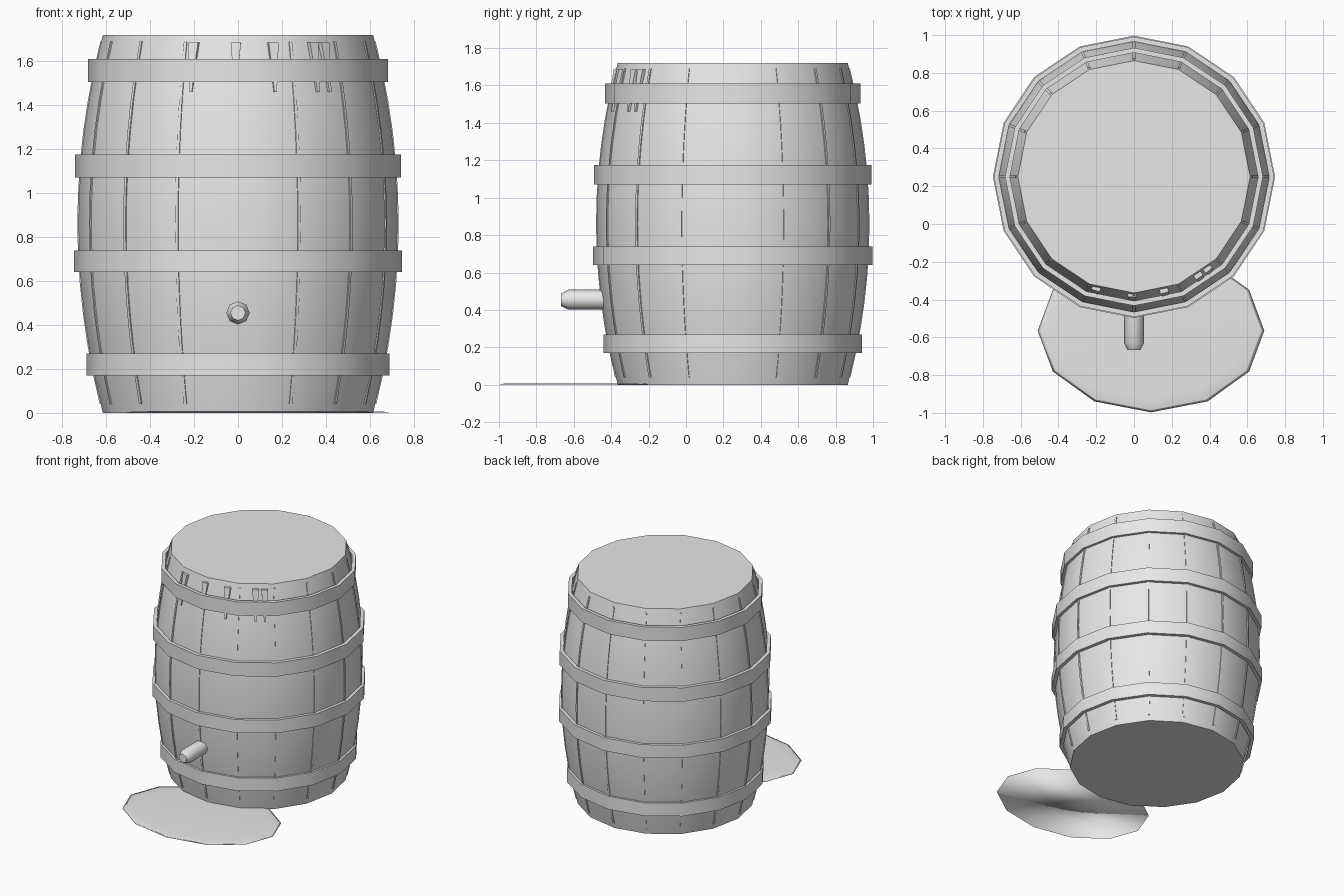
import bpy
import bmesh
from math import sin, cos, pi, radians
from mathutils import Matrix, Vector

if "Cube" in bpy.data.objects:
    bpy.data.objects.remove(bpy.data.objects["Cube"], do_unlink=True)

grey = bpy.data.materials.new("light grey")
grey.use_nodes = True
grey.diffuse_color = (0.8, 0.8, 0.8, 1)
grey.node_tree.nodes["Principled BSDF"].inputs["Base Color"].default_value = (0.8, 0.8, 0.8, 1)

SIDES = 16
HEIGHT = 1.72
BARREL = Vector((0, 0.25, 0))


def barrel_radius(z):
    t = 2 * z / HEIGHT - 1
    return 0.615 + 0.112 * (1 - t * t)


def finish(name, bm, location, sharp=35):
    bmesh.ops.remove_doubles(bm, verts=bm.verts, dist=0.00001)
    bmesh.ops.recalc_face_normals(bm, faces=bm.faces)
    mesh = bpy.data.meshes.new(name)
    bm.to_mesh(mesh)
    bm.free()
    mesh.materials.append(grey)
    mesh.shade_smooth()
    if sharp:
        mesh.set_sharp_from_angle(angle=radians(sharp))
    obj = bpy.data.objects.new(name, mesh)
    obj.location = location
    bpy.context.collection.objects.link(obj)
    return obj


def skin(bm, rings, closed=False):
    """Join rings of points with quads; cap the ends unless the skin closes on itself."""
    rows = [[bm.verts.new(p) for p in ring] for ring in rings]
    n = len(rows[0])
    for a, b in zip(rows, rows[1:] + (rows[:1] if closed else [])):
        for i in range(n):
            j = (i + 1) % n
            bm.faces.new((a[i], a[j], b[j], b[i]))
    if not closed:
        bm.faces.new(rows[0])
        bm.faces.new(rows[-1])


def circle(r, z, sides):
    return [(r * cos(2 * pi * i / sides), r * sin(2 * pi * i / sides), z) for i in range(sides)]


def lathe(name, profile, sides, location, closed=False, sharp=35):
    bm = bmesh.new()
    skin(bm, [circle(r, z, sides) for r, z in profile], closed)
    return finish(name, bm, location, sharp)


# Bulging barrel body
steps = 12
heights = [HEIGHT * i / steps for i in range(steps + 1)]
lathe("barrel_body", [(barrel_radius(z), z) for z in heights], SIDES, BARREL)

# Four hoops
for name, r, low, high in (("bottom_hoop", 0.69, 0.17, 0.27),
                           ("lower_middle_hoop", 0.747, 0.64, 0.74),
                           ("upper_middle_hoop", 0.742, 1.07, 1.175),
                           ("top_hoop", 0.683, 1.505, 1.61)):
    inner = r - 0.026
    lathe(name, [(r, low), (r, high), (inner, high), (inner, low)], SIDES, BARREL, closed=True)

# Thin raised seams at the stave joints
bm = bmesh.new()
for i in range(SIDES):
    turn = Matrix.Rotation(2 * pi * i / SIDES, 3, "Z")
    rings = []
    for k in range(steps + 1):
        z = 0.04 + 1.65 * k / steps
        r = barrel_radius(z)
        section = [(r - 0.02, -0.007), (r + 0.004, -0.007), (r + 0.004, 0.007), (r - 0.02, 0.007)]
        rings.append([turn @ Vector((x, y, z)) for x, y in section])
    skin(bm, rings)
finish("stave_seams", bm, BARREL)

# Small tapered drips below the top rim
bm = bmesh.new()
for x in (-0.195, -0.01, 0.155, 0.335, 0.388):
    angle = -pi / 2 + x / 0.62 * (1 + 0.08 * abs(x) / 0.39)
    turn = Matrix.Rotation(angle, 3, "Z")
    rings = []
    for z, half, out in ((1.46, 0.006, 0.0), (1.61, 0.017, 0.008), (1.685, 0.023, 0.012)):
        r = barrel_radius(z)
        section = [(r - 0.04, -half), (r + out, -half), (r + out, half), (r - 0.04, half)]
        rings.append([turn @ Vector((u, v, z)) for u, v in section])
    skin(bm, rings)
finish("rim_drips", bm, BARREL)

# Spout peg
spout = lathe("spout", [(0.053, 0), (0.053, 0.225), (0.034, 0.262)], 8, (0, -0.405, 0.455), sharp=60)
spout.rotation_euler = (pi / 2, 0, 0)

# Flat oval puddle with a soft rim
puddle = lathe("puddle", [(0, 0.001), (1, 0.002), (0.97, 0.005), (0.84, 0.008), (0, 0.008)],
               12, (0.09, -0.565, 0), sharp=None)
puddle.scale = (0.6, 0.432, 1)
